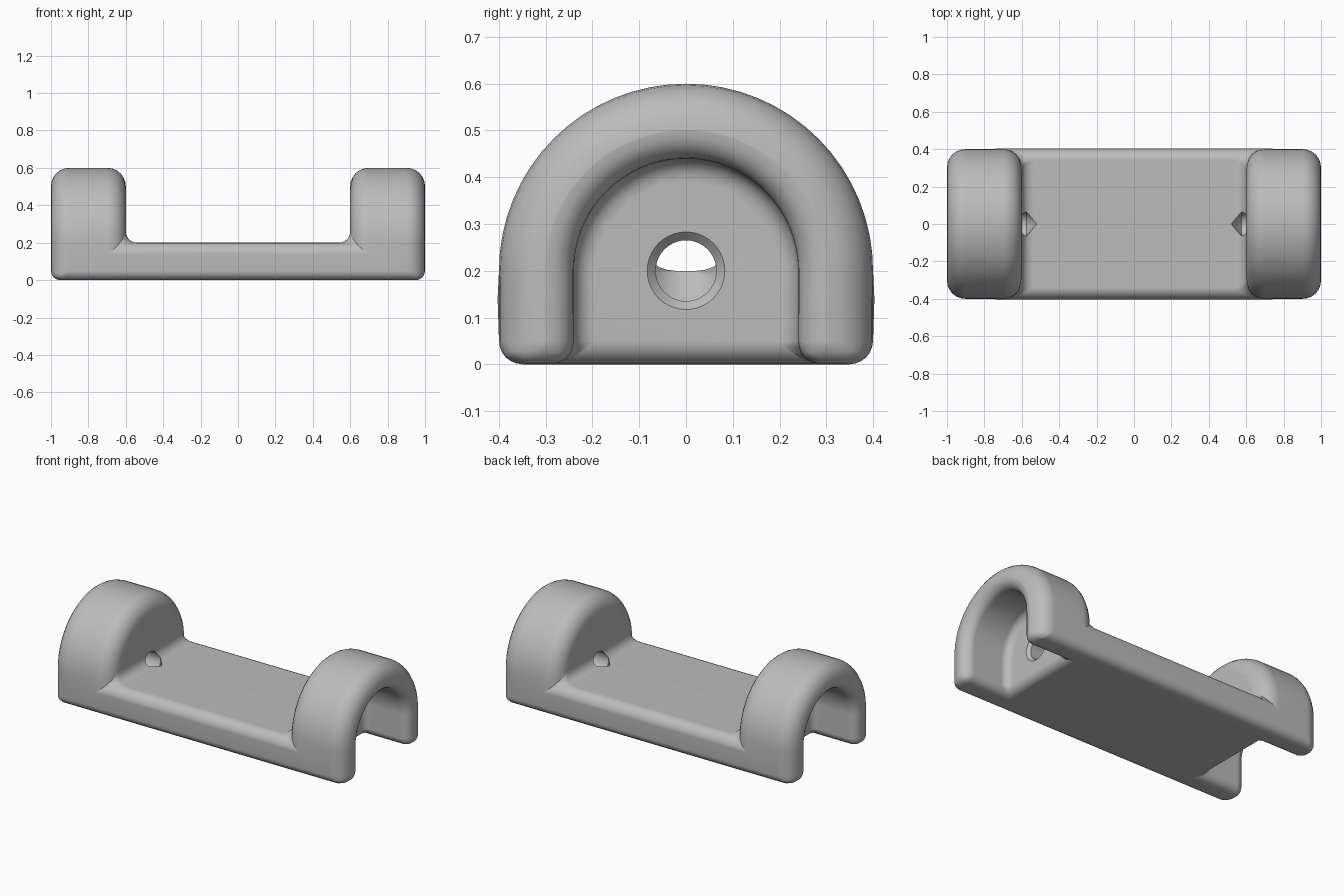
import bpy, bmesh, math
from mathutils import Matrix

default = bpy.data.objects.get("Cube")
if default:
    bpy.data.objects.remove(default, do_unlink=True)

LENGTH, SLOT, POCKET = 1.0, 0.6, 0.7      # x of the ends, slot walls, pocket walls
R_OUT, R_IN, SPRING = 0.4, 0.24, 0.2      # arch radii and centre height
ARC, MAX_BEVEL = 32, 0.1

grey = bpy.data.materials.new("satin_grey")
grey.use_nodes = True
colour = (0.5, 0.5, 0.5, 1)
grey.diffuse_color = colour
grey.node_tree.nodes["Principled BSDF"].inputs["Base Color"].default_value = colour

bm = bmesh.new()
weight = bm.edges.layers.float.new("bevel_weight_edge")


def arch(x, r):
    """Arc vertices from the -y springing point to the +y one."""
    angles = [math.pi * (1 - i / ARC) for i in range(ARC + 1)]
    return [bm.verts.new((x, r * math.cos(a), SPRING + r * math.sin(a))) for a in angles]


def feet(x, r):
    return [bm.verts.new((x, side * r, 0)) for side in (-1, 1)]


def skin(a, b):
    for i in range(len(a) - 1):
        bm.faces.new((a[i], a[i + 1], b[i + 1], b[i]))


def round_edges(verts, radius):
    for a, b in zip(verts, verts[1:]):
        bm.edges.get((a, b))[weight] = radius / MAX_BEVEL


# One closed shell: two arched ends joined by a flat plate
ends = {}
for s in (-1, 1):
    e = {"outer": arch(s * LENGTH, R_OUT), "slot": arch(s * SLOT, R_OUT),
         "inner": arch(s * LENGTH, R_IN), "wall": arch(s * POCKET, R_IN),
         "foot_out": feet(s * LENGTH, R_OUT), "foot_in": feet(s * LENGTH, R_IN),
         "foot_wall": feet(s * POCKET, R_IN)}
    for ring, foot in (("outer", "foot_out"), ("inner", "foot_in"), ("wall", "foot_wall")):
        e[ring + "_loop"] = [e[foot][0], *e[ring], e[foot][1]]
    skin(e["outer"][1:-1], e["slot"][1:-1])
    skin(e["outer_loop"], e["inner_loop"])
    skin(e["inner_loop"], e["wall_loop"])
    bm.faces.new(e["slot"])
    bm.faces.new(e["wall_loop"])
    ends[s] = e
lo, hi = ends[-1], ends[1]

# Long sides run up into the first step of each arch
for k, up in ((0, 1), (-1, -2)):
    bm.faces.new((lo["foot_out"][k], hi["foot_out"][k], hi["outer"][k], hi["outer"][up],
                  hi["slot"][up], hi["slot"][k], lo["slot"][k], lo["slot"][up],
                  lo["outer"][up], lo["outer"][k]))
bm.faces.new((lo["slot"][0], hi["slot"][0], hi["slot"][-1], lo["slot"][-1]))
bottom = []
for e, (p, q) in ((lo, (0, 1)), (hi, (1, 0))):
    bottom += [e["foot_out"][p], e["foot_in"][p], e["foot_wall"][p],
               e["foot_wall"][q], e["foot_in"][q], e["foot_out"][q]]
bm.faces.new(bottom)

# Fillet radius for each kind of edge
round_edges(bottom + bottom[:1], 0.05)
for e in ends.values():
    round_edges(e["outer_loop"], 0.098)
    round_edges(e["slot"], 0.098)
    round_edges(e["inner_loop"], 0.06)
    round_edges(e["wall_loop"], 0.045)
    round_edges((e["slot"][0], e["slot"][-1]), 0.06)
for k in (0, -1):
    round_edges((lo["slot"][k], hi["slot"][k]), 0.06)

bmesh.ops.recalc_face_normals(bm, faces=bm.faces)
mesh = bpy.data.meshes.new("bracket_body")
bm.to_mesh(mesh)
bm.free()
body = bpy.data.objects.new("bracket_body", mesh)
bpy.context.collection.objects.link(body)
mesh.materials.append(grey)

fillet = body.modifiers.new("fillets", "BEVEL")
fillet.limit_method = "WEIGHT"
fillet.width = MAX_BEVEL
fillet.segments = 6
fillet.use_clamp_overlap = False
flatten = body.modifiers.new("split_large_faces", "TRIANGULATE")
flatten.min_vertices = 5


# Drilled holes: countersink, straight bore and conical tip, spun round x
def drill(s):
    profile = [(0.73, 0), (0.73, 0.113), (0.682, 0.065), (0.575, 0.065), (0.52, 0)]
    d = bmesh.new()
    vs = [d.verts.new((s * x, 0, r)) for x, r in profile]
    es = [d.edges.new(pair) for pair in zip(vs, vs[1:])]
    bmesh.ops.spin(d, geom=vs + es, cent=(0, 0, 0), axis=(1, 0, 0),
                   angle=math.tau, steps=40, use_duplicate=False)
    bmesh.ops.remove_doubles(d, verts=d.verts, dist=0.0005)
    bmesh.ops.recalc_face_normals(d, faces=d.faces)
    d.transform(Matrix.Translation((0, 0, SPRING)))
    m = bpy.data.meshes.new("hole_cutter")
    d.to_mesh(m)
    d.free()
    m.materials.append(grey)
    cutter = bpy.data.objects.new("hole_cutter", m)
    bpy.context.collection.objects.link(cutter)
    cutter.hide_render = True
    cutter.hide_set(True)
    cut = body.modifiers.new("drilled_hole", "BOOLEAN")
    cut.operation = "DIFFERENCE"
    cut.solver = "EXACT"
    cut.use_self = True
    cut.object = cutter


for s in (-1, 1):
    drill(s)

# Smooth shading with crisp hole rims
bpy.ops.object.select_all(action="DESELECT")
body.select_set(True)
bpy.context.view_layer.objects.active = body
for name in [m.name for m in body.modifiers]:
    bpy.ops.object.modifier_apply(modifier=name)
bpy.ops.object.shade_smooth_by_angle(angle=math.radians(30))
normals = body.modifiers.new("even_shading", "WEIGHTED_NORMAL")
normals.keep_sharp = True
